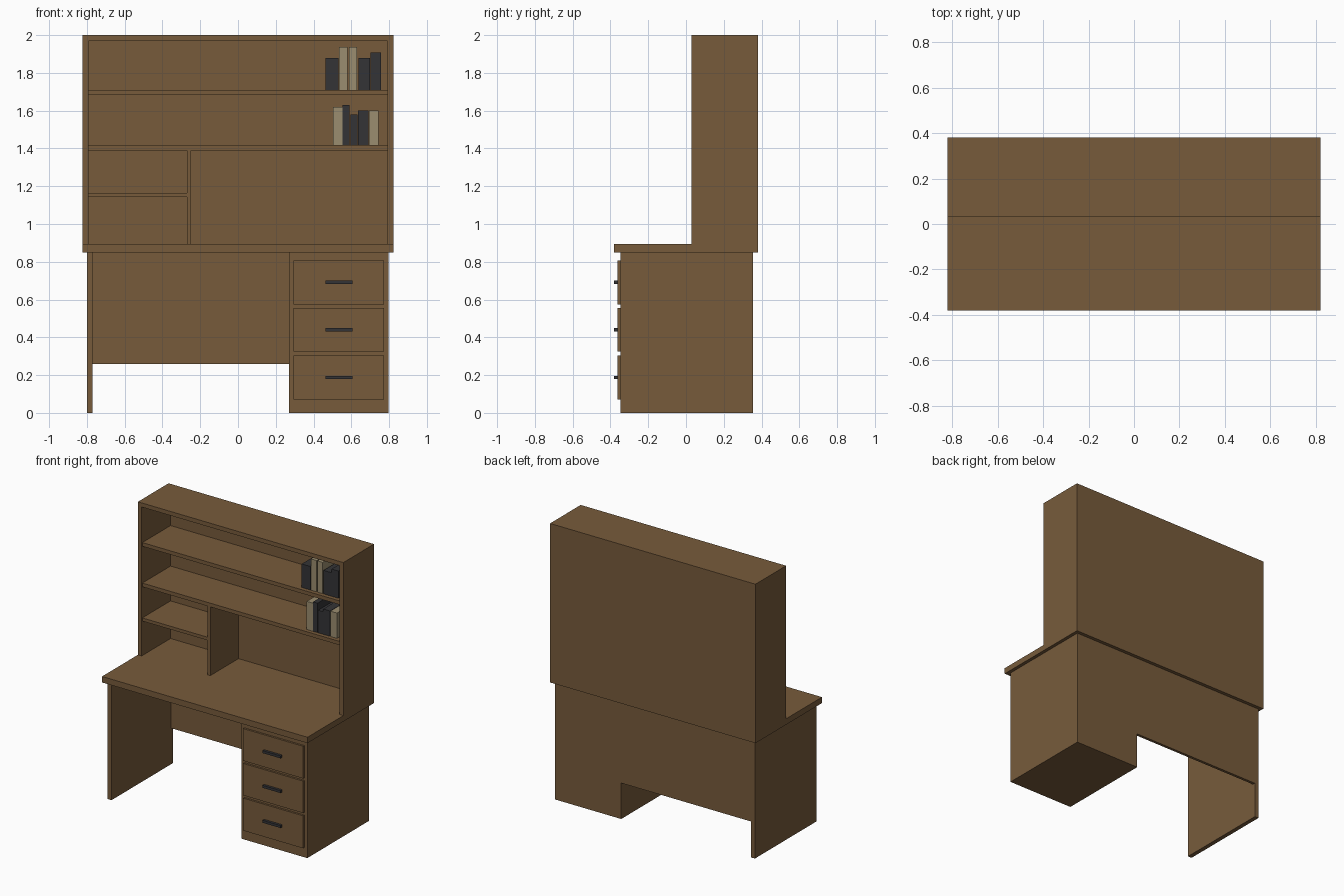
import bpy
import bmesh

if "Cube" in bpy.data.objects:
    bpy.data.objects.remove(bpy.data.objects["Cube"])


def material(name, rgb):
    m = bpy.data.materials.new(name)
    m.diffuse_color = (*rgb, 1.0)
    m.use_nodes = True
    m.node_tree.nodes["Principled BSDF"].inputs["Base Color"].default_value = m.diffuse_color
    return m


WOOD = material("brown_wood", (0.185, 0.105, 0.044))
DARK = material("charcoal", (0.034, 0.034, 0.037))
BEIGE = material("beige", (0.33, 0.27, 0.16))


def box(name, x, y, z, mat=WOOD):
    """Axis-aligned box from (min, max) ranges."""
    bm = bmesh.new()
    bmesh.ops.create_cube(bm, size=1)
    for v in bm.verts:
        v.co = [r[0] + (c + 0.5) * (r[1] - r[0]) for c, r in zip(v.co, (x, y, z))]
    me = bpy.data.meshes.new(name)
    bm.to_mesh(me)
    bm.free()
    me.materials.append(mat)
    ob = bpy.data.objects.new(name, me)
    bpy.context.collection.objects.link(ob)
    return ob


W, D = 0.822, 0.38            # half width and half depth of the desktop
TOP = 0.893                   # desktop height
BODY = (-0.348, 0.355)        # depth range of the lower body

# Lower desk
box("desktop", (-W, W), (-D, D), (0.85, TOP))
box("left_leg_panel", (-0.80, -0.769), BODY, (0, 0.85))
box("drawer_pedestal", (0.27, 0.798), BODY, (0, 0.85))
box("modesty_panel", (-0.769, 0.27), (0.335, 0.355), (0.26, 0.85))

# Drawers with bar handles
for i, (z0, z1) in enumerate([(0.07, 0.305), (0.325, 0.556), (0.575, 0.808)]):
    box(f"drawer_front_{i + 1}", (0.295, 0.774), (-0.362, -0.348), (z0, z1))
    zc = (z0 + z1) / 2
    box(f"drawer_handle_{i + 1}", (0.463, 0.607), (-D, -0.362), (zc - 0.009, zc + 0.009), DARK)

# Hutch shell
FRONT, T = 0.03, 0.03
IN = W - T
for side, s in (("left", -1), ("right", 1)):
    box(f"hutch_{side}_side", sorted((s * IN, s * W)), (FRONT, D), (TOP, 2.0))
box("hutch_top", (-IN, IN), (FRONT, D), (1.97, 2.0))
box("hutch_back", (-IN, IN), (0.36, D), (TOP, 1.97))

# Shelves and divider, set back slightly from the front edge
INNER = (FRONT + 0.008, 0.36)
box("upper_shelf", (-IN, IN), INNER, (1.683, 1.71))
box("middle_shelf", (-IN, IN), INNER, (1.39, 1.417))
box("divider", (-0.27, -0.248), INNER, (TOP, 1.39))
box("small_shelf", (-IN, -0.27), INNER, (1.142, 1.165))

# Books: x start, x end, top height, colour
rows = {
    1.71: [(0.463, 0.533, 1.88, DARK), (0.536, 0.581, 1.936, BEIGE), (0.588, 0.63, 1.936, BEIGE),
           (0.637, 0.70, 1.88, DARK), (0.702, 0.758, 1.907, DARK)],
    1.417: [(0.503, 0.552, 1.62, BEIGE), (0.554, 0.59, 1.63, DARK), (0.595, 0.632, 1.58, DARK),
            (0.635, 0.69, 1.60, DARK), (0.693, 0.745, 1.60, BEIGE)],
}
for z, books in rows.items():
    for i, (x0, x1, top, mat) in enumerate(books):
        shelf = "upper" if z > 1.5 else "lower"
        box(f"{shelf}_book_{i + 1}", (x0, x1), (0.067, 0.267), (z, top), mat)
